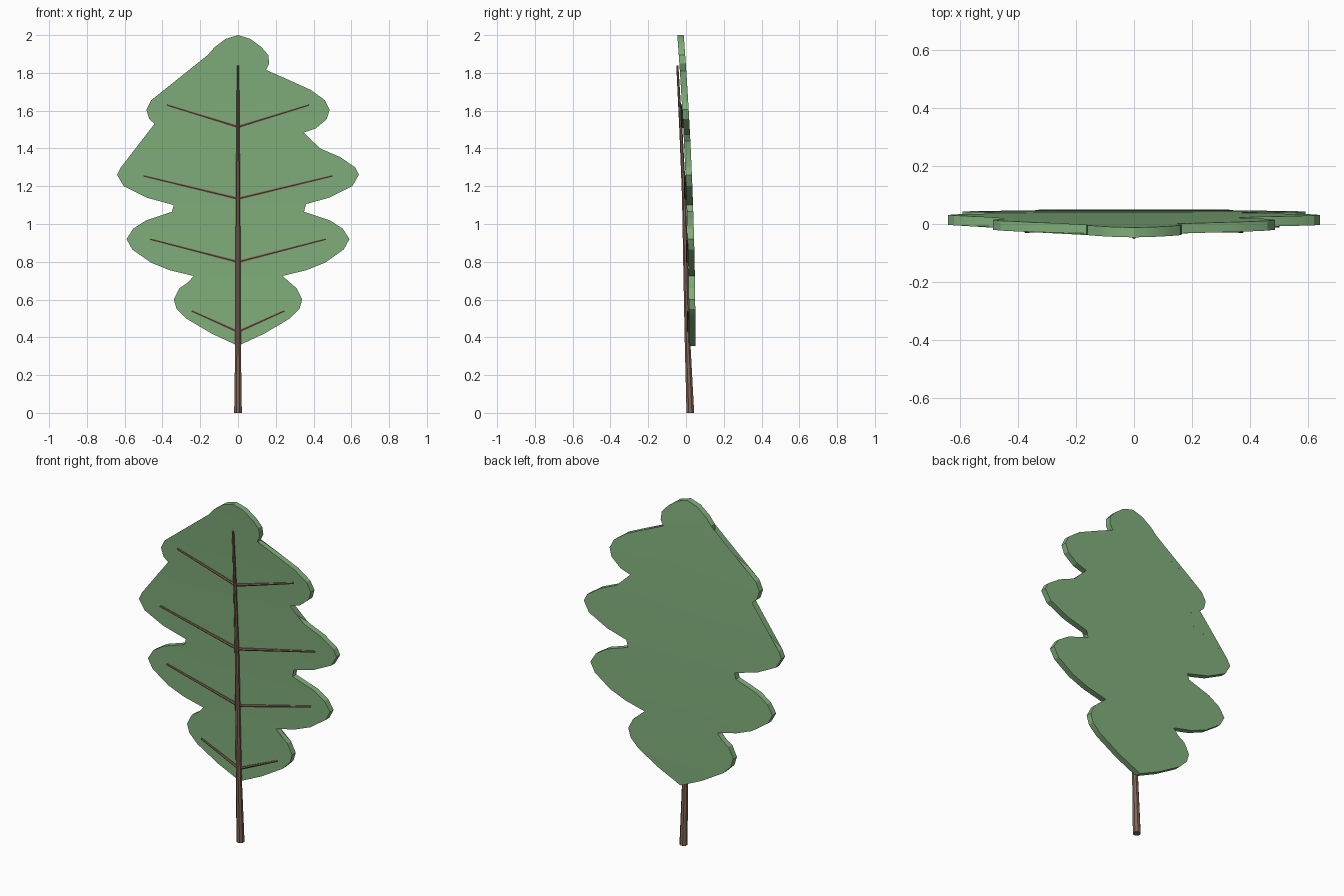
import bpy
import bmesh
import math
from mathutils import Vector

cube = bpy.data.objects.get("Cube")
if cube:
    bpy.data.objects.remove(cube, do_unlink=True)

THICKNESS = 0.034
BASE, TIP = 0.355, 2.0


def make_material(name, color):
    mat = bpy.data.materials.new(name)
    mat.use_nodes = True
    mat.diffuse_color = color
    mat.node_tree.nodes["Principled BSDF"].inputs["Base Color"].default_value = color
    return mat


leaf_green = make_material("leaf green", (0.22, 0.43, 0.20, 1))
bark_brown = make_material("bark brown", (0.23, 0.14, 0.095, 1))


def finish(bm, name, material, angle):
    """Turn a bmesh into a named, shaded object."""
    bmesh.ops.recalc_face_normals(bm, faces=bm.faces)
    mesh = bpy.data.meshes.new(name)
    bm.to_mesh(mesh)
    bm.free()
    mesh.materials.append(material)
    obj = bpy.data.objects.new(name, mesh)
    bpy.context.collection.objects.link(obj)
    bpy.ops.object.select_all(action="DESELECT")
    obj.select_set(True)
    bpy.context.view_layer.objects.active = obj
    bpy.ops.object.shade_smooth_by_angle(angle=math.radians(angle))
    return obj


def leaf_front(z):
    """Depth of the leaf's front surface, which curls forward towards the tip."""
    t = (z - BASE) / (TIP - BASE)
    return 0.05 - THICKNESS - 0.062 * t * t


def tube(name, path, radii, sides):
    """Tapered, capped tube through the path points."""
    bm = bmesh.new()
    rings = []
    for i, (point, radius) in enumerate(zip(path, radii)):
        along = (path[min(i + 1, len(path) - 1)] - path[max(i - 1, 0)]).normalized()
        side = along.cross(Vector((0, 1, 0))).normalized()
        up = side.cross(along)
        ring = []
        for k in range(sides):
            a = math.tau * (k + 0.5) / sides
            ring.append(bm.verts.new(point + radius * (math.cos(a) * side + math.sin(a) * up)))
        rings.append(ring)
    for low, high in zip(rings, rings[1:]):
        for k in range(sides):
            n = (k + 1) % sides
            bm.faces.new((low[k], low[n], high[n], high[k]))
    bm.faces.new(rings[0])
    bm.faces.new(rings[-1])
    return finish(bm, name, bark_brown, 30)


# Leaf blade: half outline from stalk to tip, one row per lobe
half_outline = [
    (0, BASE), (.14, .42), (.275, .5), (.325, .55), (.34, .6), (.31, .66), (.265, .69), (.235, .725),
    (.36, .755), (.46, .795), (.56, .865), (.59, .92), (.555, .975), (.485, 1.02), (.35, 1.065), (.34, 1.1),
    (.485, 1.14), (.605, 1.2), (.64, 1.26), (.62, 1.3), (.54, 1.355), (.435, 1.4), (.3, 1.44), (.32, 1.475),
    (.41, 1.505), (.47, 1.555), (.485, 1.605), (.46, 1.655), (.385, 1.71), (.275, 1.76), (.145, 1.81),
    (.165, 1.85), (.16, 1.895), (.125, 1.935), (.065, 1.98), (0, TIP),
]
outline = half_outline + [(-x, z) for x, z in reversed(half_outline[1:-1])]
bm = bmesh.new()
bm.faces.new([bm.verts.new((x, 0, z)) for x, z in outline])
bmesh.ops.triangulate(bm, faces=bm.faces)

# Cut the blade into bands so that it can curl
BANDS = 12
for i in range(1, BANDS):
    z = BASE + (TIP - BASE) * i / BANDS
    bmesh.ops.bisect_plane(bm, geom=bm.verts[:] + bm.edges[:] + bm.faces[:],
                           plane_co=(0, 0, z), plane_no=(0, 0, 1))
extruded = bmesh.ops.extrude_face_region(bm, geom=bm.faces[:], use_keep_orig=True)
new_verts = [g for g in extruded["geom"] if isinstance(g, bmesh.types.BMVert)]
bmesh.ops.translate(bm, verts=new_verts, vec=(0, THICKNESS, 0))
for v in bm.verts:
    v.co.y += leaf_front(v.co.z)
finish(bm, "leaf_blade", leaf_green, 20)

# Stalk and midrib in one tapering stem
stem_path = [Vector((0, y, z)) for y, z in
             ((.023, 0), (.008, .38), (-.002, .8), (-.01, 1.14), (-.027, 1.5), (-.046, 1.84))]
tube("stem", stem_path, (.022, .016, .014, .012, .009, .006), 8)

# Paired side veins: start height, end reach, end height
for i, (start, reach, end) in enumerate(((.43, .245, .54), (.8, .465, .92),
                                         (1.135, .5, 1.255), (1.515, .375, 1.63))):
    for label, sign in (("left", 1), ("right", -1)):
        path = []
        for t in (0, .5, 1):
            z = start + (end - start) * t
            path.append(Vector((sign * reach * t, leaf_front(z) - .004, z)))
        tube(f"{label}_vein_{i + 1}", path, (.008, .0065, .005), 6)
